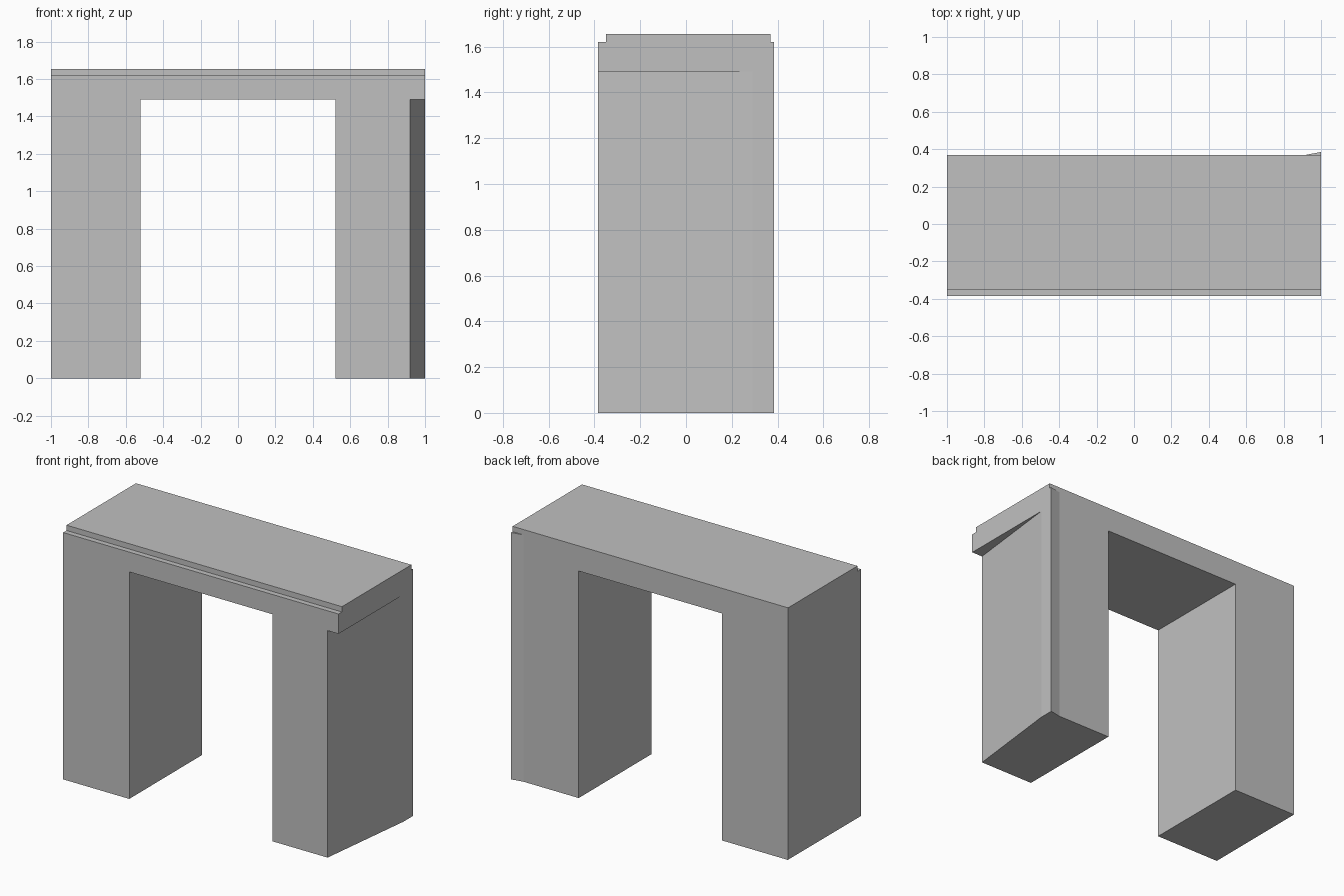
import bpy
import bmesh

cube = bpy.data.objects.get("Cube")
if cube:
    bpy.data.objects.remove(cube, do_unlink=True)

grey = bpy.data.materials.new("plain grey")
grey.use_nodes = True
colour = (0.53, 0.53, 0.53, 1)
grey.diffuse_color = colour
grey.node_tree.nodes["Principled BSDF"].inputs["Base Color"].default_value = colour


def prism(name, footprint, bottom, top):
    """Extrude a plan outline upward into a closed solid."""
    bm = bmesh.new()
    base = bm.faces.new([bm.verts.new((x, y, bottom)) for x, y in footprint])
    new = bmesh.ops.extrude_face_region(bm, geom=[base], use_keep_orig=True)
    verts = [g for g in new["geom"] if isinstance(g, bmesh.types.BMVert)]
    bmesh.ops.translate(bm, verts=verts, vec=(0, 0, top - bottom))
    bmesh.ops.recalc_face_normals(bm, faces=bm.faces)
    mesh = bpy.data.meshes.new(name)
    bm.to_mesh(mesh)
    bm.free()
    mesh.materials.append(grey)
    obj = bpy.data.objects.new(name, mesh)
    bpy.context.collection.objects.link(obj)
    return obj


def cut(target, cutter):
    """Subtract a cutter, then discard it."""
    mod = target.modifiers.new("cut", "BOOLEAN")
    mod.operation = "DIFFERENCE"
    mod.solver = "EXACT"
    mod.object = cutter
    cutter.hide_render = True
    bpy.context.view_layer.objects.active = target
    bpy.ops.object.modifier_apply(modifier=mod.name)
    bpy.data.objects.remove(cutter, do_unlink=True)


FRONT, BACK, FLARE = -0.385, 0.37, 0.385
SOFFIT, LEDGE, TOP = 1.49, 1.62, 1.655

# Two legs and lintel, with a small flared corner at the back left
frame = prism("portal_frame", [(-1, FRONT), (1, FRONT), (1, FLARE),
                               (0.92, BACK), (-0.998, BACK)], 0, LEDGE)

# Doorway between the legs
cut(frame, prism("doorway_cutter", [(-0.52, -1), (0.52, -1),
                                    (0.52, 1), (-0.52, 1)], -0.5, SOFFIT))

# Slanted outer side of the left leg, leaving the lintel overhanging
cut(frame, prism("slant_cutter", [(0.92, FRONT), (0.908, -0.485), (1.2, -0.485),
                                  (1.2, 0.29), (1, 0.29)], -0.5, SOFFIT))

# Thin slab set back from the front edge
prism("top_slab", [(-1, -0.35), (1, -0.35), (1, BACK), (-1, BACK)], LEDGE, TOP)
